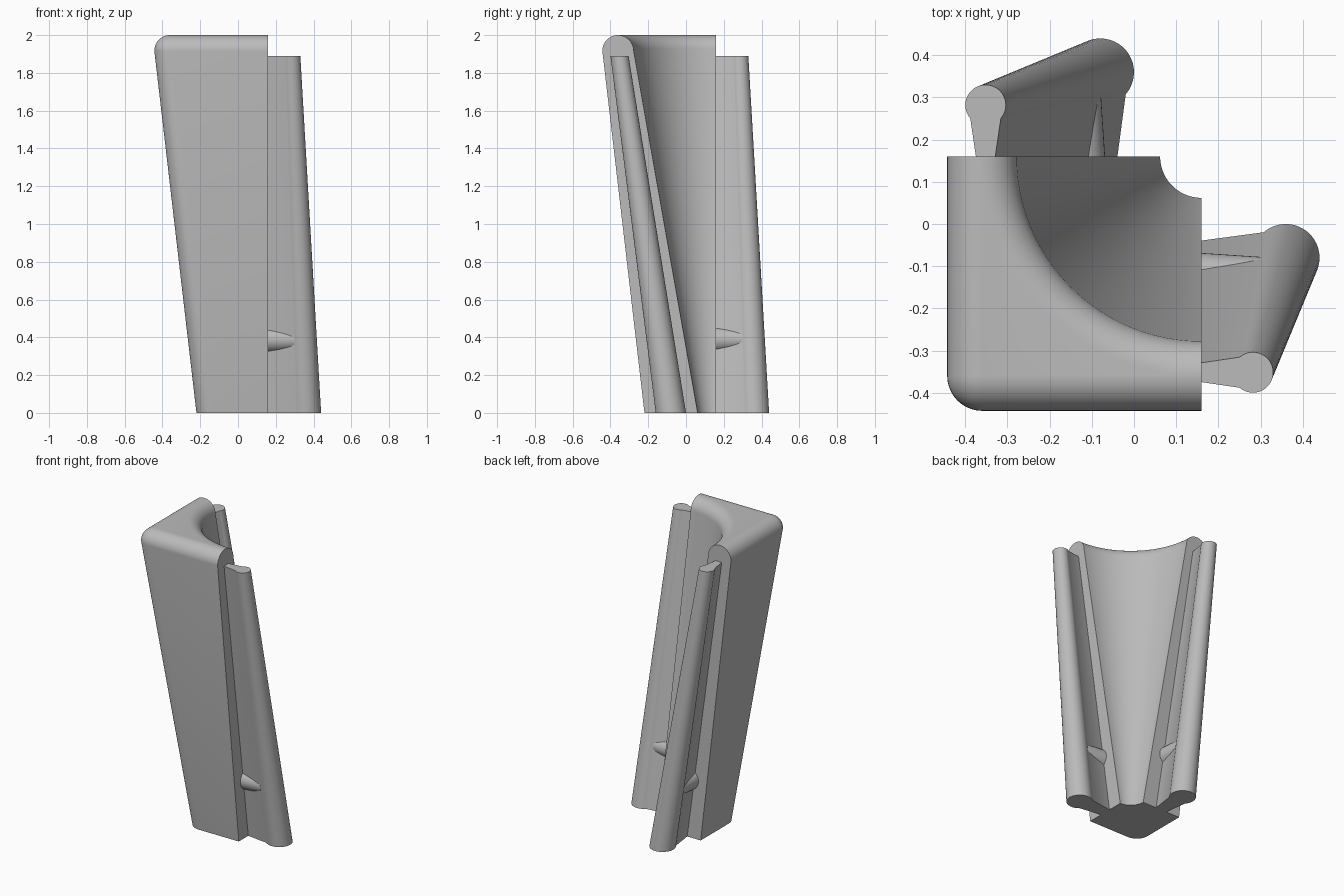
import bpy, bmesh
from math import sin, cos, radians, pi
from mathutils import Matrix, Vector

cube = bpy.data.objects.get("Cube")
if cube:
    bpy.data.objects.remove(cube)

grey = bpy.data.materials.new("plain grey")
grey.use_nodes = True
colour = (0.5, 0.5, 0.5, 1)
grey.diffuse_color = colour
grey.node_tree.nodes["Principled BSDF"].inputs["Base Color"].default_value = colour

SIDE = 0.16      # flat end planes of the body
ROUND = 0.083    # rounding of the top rim and outer corner


def finish(name, bm):
    bmesh.ops.remove_doubles(bm, verts=bm.verts, dist=0.0005)
    bmesh.ops.recalc_face_normals(bm, faces=bm.faces)
    mesh = bpy.data.meshes.new(name)
    bm.to_mesh(mesh)
    bm.free()
    mesh.materials.append(grey)
    obj = bpy.data.objects.new(name, mesh)
    bpy.context.collection.objects.link(obj)
    bpy.ops.object.select_all(action="DESELECT")
    obj.select_set(True)
    bpy.context.view_layer.objects.active = obj
    bpy.ops.object.shade_smooth_by_angle(angle=radians(30))
    return obj


def loft(name, loops, swap=False):
    """Skin matching closed loops and cap both ends; swap mirrors x and y."""
    bm = bmesh.new()
    rings = [[bm.verts.new((p[1], p[0], p[2]) if swap else p) for p in loop]
             for loop in loops]
    for low, high in zip(rings, rings[1:]):
        for i in range(len(low)):
            j = (i + 1) % len(low)
            bm.faces.new((low[i], low[j], high[j], high[i]))
    bm.faces.new(rings[0])
    bm.faces.new(rings[-1])
    return finish(name, bm)


def arc(cx, cy, r, start, end, steps, z):
    angles = [radians(start + (end - start) * i / steps) for i in range(steps + 1)]
    return [(cx + r * cos(a), cy + r * sin(a), z) for a in angles]


# Body: flaring corner block with a conical hollow and a rounded rim
def body_loop(outer, corner, hollow, z):
    c = corner - outer
    return ([(SIDE, -outer, z)] + arc(c, c, corner, 270, 180, 10, z)
            + [(-outer, SIDE, z)] + arc(SIDE, SIDE, hollow, 180, 270, 40, z))


levels = [body_loop(0.22, ROUND, 0.098, 0)]
for i in range(11):
    t = i / 10 * pi / 2
    d = ROUND * cos(t)
    levels.append(body_loop(0.36 + d, d, 0.52 - d, 2 - ROUND + ROUND * sin(t)))
loft("body", levels)


# Rails: leaning round beads, each joined to the body by a thin web
def rail_loop(cx, cy, r, half, z):
    return ([(SIDE - 0.02, cy - half, z)] + arc(cx, cy, r, -131, 131, 32, z)
            + [(SIDE - 0.02, cy + half, z)])


for side, swap in (("front", False), ("back", True)):
    loft(side + "_rail", [rail_loop(0.36, -0.08, 0.08, 0.038, 0),
                          rail_loop(0.282, -0.352, 0.048, 0.02, 1.89)], swap)

    # Peg: tapered pin through the web
    bm = bmesh.new()
    place = Matrix.Translation((0.21, -0.136, 0.387)) @ Vector((1, 0, 0)).to_track_quat("Z", "Y").to_matrix().to_4x4()
    bmesh.ops.create_cone(bm, cap_ends=True, segments=40, radius1=0.07,
                          radius2=0.058, depth=0.18, matrix=place)
    if swap:
        for v in bm.verts:
            v.co.x, v.co.y = v.co.y, v.co.x
    finish(side + "_peg", bm)
